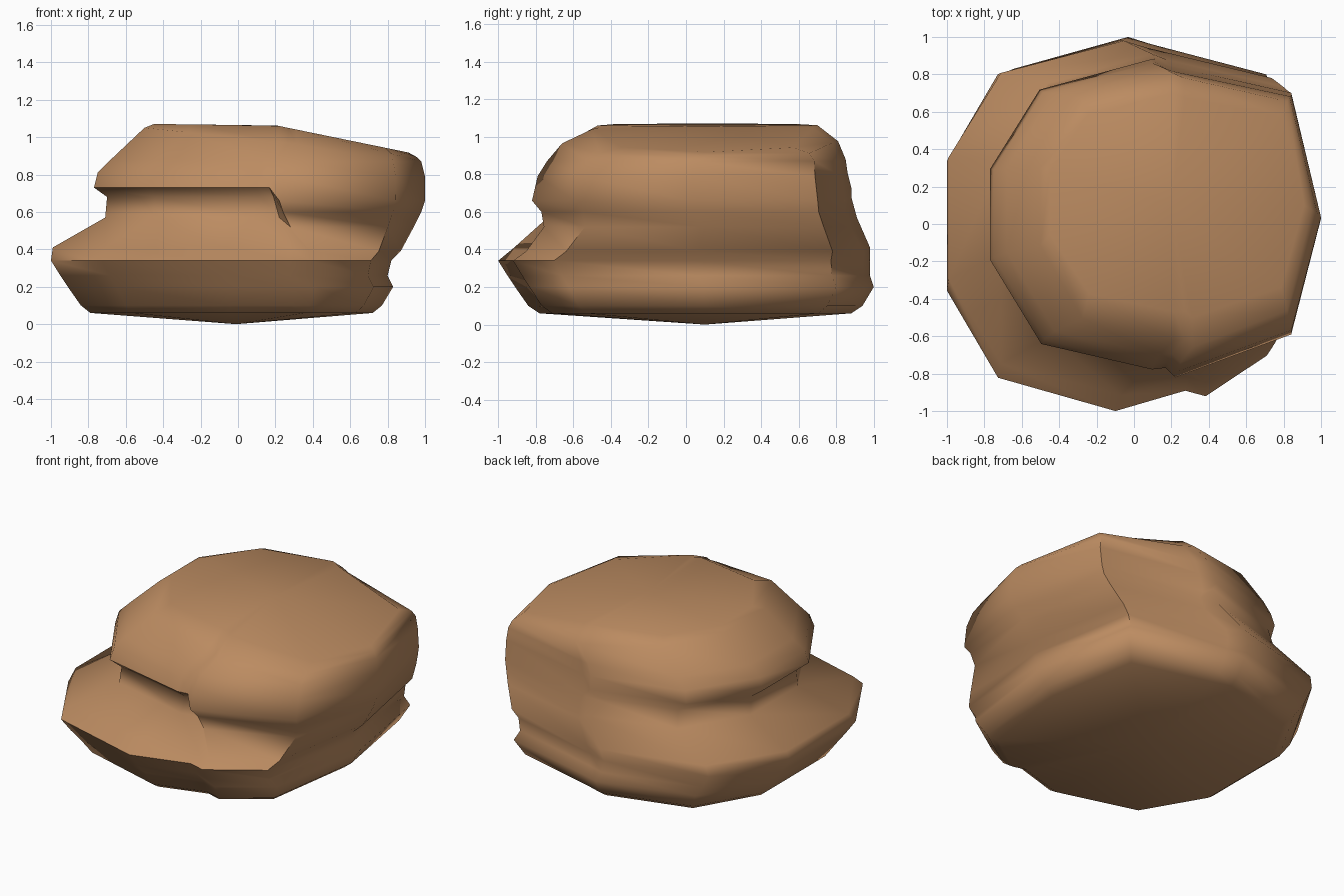
import bpy, bmesh

if "Cube" in bpy.data.objects:
    bpy.data.objects.remove(bpy.data.objects["Cube"])

# One flat colour for the rock
mat = bpy.data.materials.new("sandstone brown")
mat.diffuse_color = (0.50, 0.26, 0.12, 1)
mat.use_nodes = True
mat.node_tree.nodes["Principled BSDF"].inputs["Base Color"].default_value = mat.diffuse_color

# Outlines in a unit box: wide lower ledge and upper block (same vertex order)
LOWER = [(-1, .35), (-.70, .82), (.01, 1), (.15, .96), (.86, .79), (1, .05),
         (.88, -.70), (.52, -.92), (.40, -.89), (-.01, -1), (-.70, -.82), (-1, -.35)]
UPPER = [(-1, .31), (-.70, .81), (-.03, 1), (.06, .96), (.82, .79), (1, 0),
         (.82, -.73), (.12, -1), (.06, -.94), (-.02, -.95), (-.69, -.79), (-1, -.26)]

# Layers: z, x min, x max, y min, y max, blend to upper outline, z drop of right half
LAYERS = [
    (.06, -.79, .72, -.78, .88, 0, 0),
    (.10, -.84, .77, -.84, .94, 0, 0),
    (.20, -.91, .83, -.91, 1.0, 0, 0),
    (.26, -.95, .80, -.95, .98, 0, 0),
    (.34, -1.0, .82, -1.0, .98, 0, 0),
    (.41, -.99, .87, -.92, .98, .1, .02),
    (.57, -.71, .94, -.77, .91, .8, .05),
    (.68, -.70, .98, -.77, .88, 1, .08),
    (.73, -.77, 1.0, -.82, .88, 1, .07),
    (.81, -.75, 1.0, -.79, .86, 1, .02),
    (.88, -.68, .98, -.74, .85, 1, .01),
]


def outline(x0, x1, y0, y1, blend):
    pts = []
    for a, b in zip(LOWER, UPPER):
        u = a[0] + (b[0] - a[0]) * blend
        v = a[1] + (b[1] - a[1]) * blend
        pts.append(((x0 + x1) / 2 + u * (x1 - x0) / 2,
                    (y0 + y1) / 2 + v * (y1 - y0) / 2))
    return pts


bm = bmesh.new()
rings = []

# Stacked strata of the sides
for z, x0, x1, y0, y1, blend, drop in LAYERS:
    ring = []
    for i, (x, y) in enumerate(outline(x0, x1, y0, y1, blend)):
        ring.append(bm.verts.new((x, y, z - (drop if 3 <= i <= 7 else 0))))
    rings.append(ring)

# Sloping top rim, then the flatter crown that bends down to the right
rings.append([bm.verts.new((x, y, 1.05 - .105 * (x + .5)))
              for x, y in outline(-.50, .95, -.66, .81, 1)])
rings.append([bm.verts.new((x, y, 1.07 - .01 * (x + .45) - .195 * max(0, x - .2)))
              for x, y in outline(-.45, .91, -.50, .70, 1)])

for low, high in zip(rings, rings[1:]):
    n = len(low)
    for i in range(n):
        j = (i + 1) % n
        bm.faces.new((low[i], low[j], high[j], high[i]))

# Shallow pointed underside and crown centre
for ring, centre in ((rings[0], (-.01, .1, 0)), (rings[-1], (.2, .1, 1.055))):
    c = bm.verts.new(centre)
    for i in range(len(ring)):
        bm.faces.new((ring[i], ring[(i + 1) % len(ring)], c))

bmesh.ops.recalc_face_normals(bm, faces=bm.faces)
mesh = bpy.data.meshes.new("layered_rock")
bm.to_mesh(mesh)
bm.free()
mesh.materials.append(mat)

rock = bpy.data.objects.new("layered_rock", mesh)
bpy.context.collection.objects.link(rock)
bpy.context.view_layer.objects.active = rock
rock.select_set(True)
bpy.ops.object.shade_smooth_by_angle(angle=1.05)
